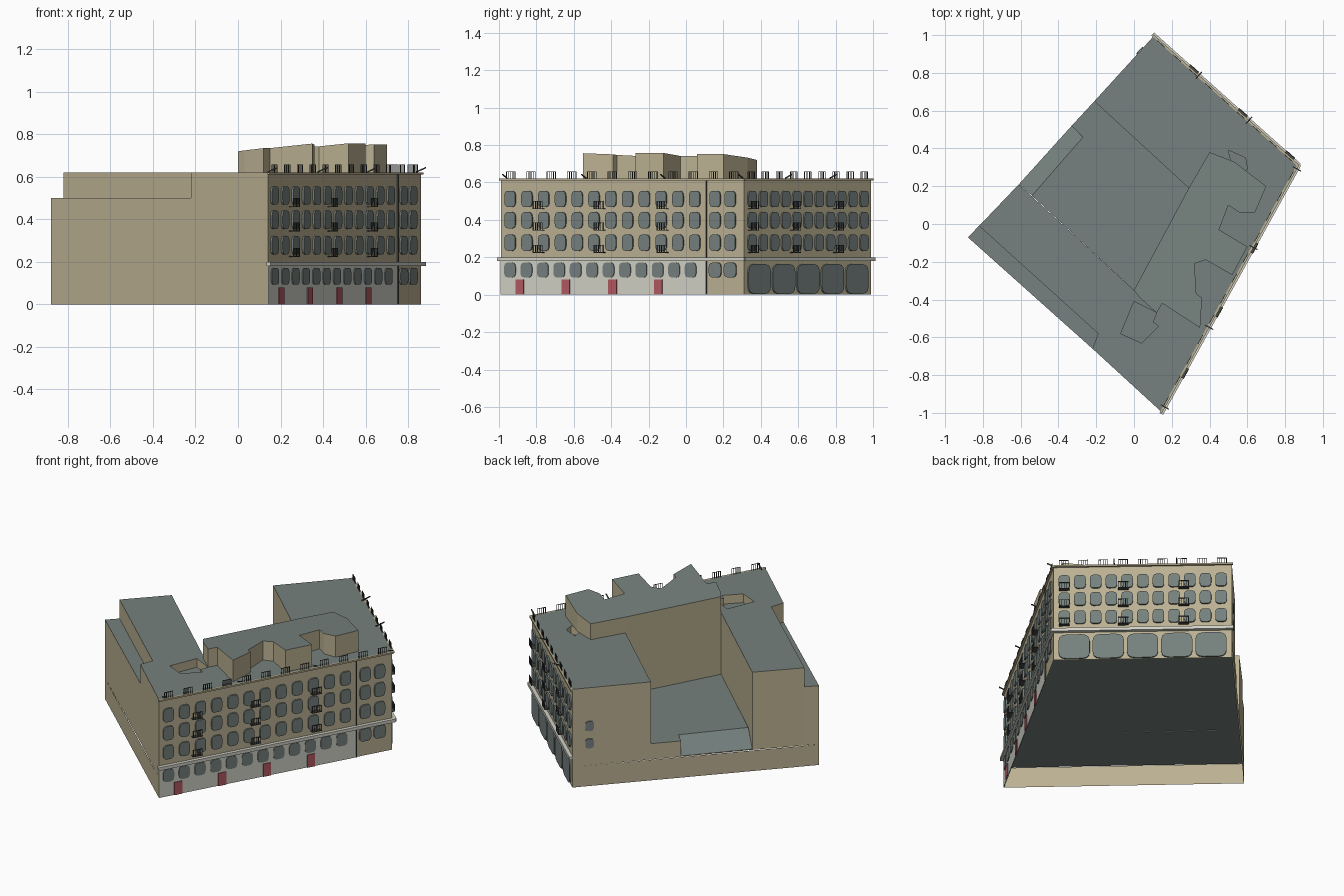
import bpy, bmesh, math
from mathutils import Vector

cube = bpy.data.objects.get("Cube")
if cube:
    bpy.data.objects.remove(cube, do_unlink=True)


def material(name, r, g, b):
    m = bpy.data.materials.new(name)
    m.use_nodes = True
    m.diffuse_color = (r, g, b, 1)
    m.node_tree.nodes["Principled BSDF"].inputs["Base Color"].default_value = (r, g, b, 1)
    return m


TAN = material("tan stone", 0.50, 0.44, 0.29)
SLATE = material("slate grey", 0.18, 0.22, 0.21)
PALE = material("pale stone", 0.64, 0.64, 0.57)
RED = material("door red", 0.44, 0.10, 0.12)
IRON = material("dark iron", 0.06, 0.065, 0.06)


def finish(name, bm, mats):
    mesh = bpy.data.meshes.new(name)
    bm.to_mesh(mesh)
    bm.free()
    for m in mats:
        mesh.materials.append(m)
    ob = bpy.data.objects.new(name, mesh)
    bpy.context.collection.objects.link(ob)
    return ob


def prism(name, pts, z0, top, bottom=True):
    """Block over a plan outline; top is a height or a function of x and y."""
    bm = bmesh.new()
    height = top if callable(top) else lambda x, y: top
    lo = [bm.verts.new((x, y, z0)) for x, y in pts]
    hi = [bm.verts.new((x, y, height(x, y))) for x, y in pts]
    n = len(pts)
    for i in range(n):
        j = (i + 1) % n
        bm.faces.new((lo[i], lo[j], hi[j], hi[i]))
    caps = [bm.faces.new(hi)]
    if bottom:
        caps.append(bm.faces.new(lo[::-1]))
    for f in caps:
        f.material_index = 1
    bmesh.ops.recalc_face_normals(bm, faces=bm.faces)
    return finish(name, bm, (TAN, SLATE))


# Plan corners
A, B, C, D = (0.14, -0.99), (0.86, 0.31), (0.10, 0.99), (-0.88, -0.07)
c1, c2, c3, c4 = (-0.21, 0.65), (0.29, 0.19), (0.0, -0.35), (-0.61, 0.21)
s1, s2, s3 = (-0.82, -0.01), (-0.19, -0.58), (-0.22, -0.66)
r0, r1, r2 = (-0.33, 0.52), (-0.27, 0.46), (-0.54, 0.15)
FLOOR, ROOF, YARD = 0.13, 0.62, 0.23

# Open foot of the walls
bm = bmesh.new()
ring = [(bm.verts.new((*p, 0)), bm.verts.new((*p, FLOOR))) for p in (A, B, C, D)]
for i in range(4):
    (a, b), (c, d) = ring[i], ring[(i + 1) % 4]
    bm.faces.new((a, c, d, b))
finish("wall_foot", bm, (TAN,))

# Main volumes
main = prism("main_block", [A, B, C, c1, c2, c3, c4, s1, s2, s3], FLOOR, ROOF)
prism("low_side_strip", [D, s3, s2, s1], FLOOR, 0.5)
prism("courtyard_roof", [c1, c2, c3, r2, r1, r0], FLOOR, YARD)
prism("courtyard_ramp", [r0, r1, r2, c4], FLOOR,
      lambda x, y: YARD if (x, y) in (r1, r2) else FLOOR + 0.005)

# Sunken roof pits
pits = ([(0.0, -0.41), (0.12, -0.47), (0.10, -0.52), (0.13, -0.54), (0.04, -0.63), (-0.07, -0.58)],
        [(0.50, 0.39), (0.59, 0.35), (0.60, 0.29), (0.53, 0.26)])
for pts in pits:
    cutter = prism("pit_cutter", pts[::-1], 0.565, 0.7)
    cutter.hide_render = True
    mod = main.modifiers.new("pit", 'BOOLEAN')
    mod.operation, mod.solver, mod.object = 'DIFFERENCE', 'EXACT', cutter
    bpy.context.view_layer.objects.active = main
    bpy.ops.object.modifier_apply(modifier=mod.name)
    bpy.data.objects.remove(cutter, do_unlink=True)

# Penthouse with recessed bays, roof rising towards the street
prism("penthouse", [c3, (0.03, -0.39), (0.12, -0.47), (0.15, -0.42), (0.35, -0.55), (0.36, -0.39),
                    (0.33, -0.37), (0.32, -0.21), (0.38, -0.19), (0.52, -0.27), (0.60, -0.12),
                    (0.45, -0.03), (0.50, 0.10), (0.56, 0.06), (0.64, 0.06), (0.70, 0.20),
                    (0.53, 0.33), (0.40, 0.38), c2], ROOF,
      lambda x, y: 0.72 + 0.09 * (0.88 * x - 0.48 * (y + 0.35)))


class Wall:
    """Places things along a wall: u along it, z up, o outwards."""
    def __init__(self, p, q):
        self.p = Vector((*p, 0))
        d = Vector((*q, 0)) - self.p
        self.length = d.length
        self.d = d.normalized()
        self.n = Vector((self.d.y, -self.d.x, 0))

    def at(self, u, z, o):
        return self.p + self.d * u + self.n * o + Vector((0, 0, z))


def slab(bm, wall, outline, o0, o1, rise=0):
    back = [bm.verts.new(wall.at(u, z, o0)) for u, z in outline]
    front = [bm.verts.new(wall.at(u, z + rise, o1)) for u, z in outline]
    n = len(outline)
    bm.faces.new(front)
    bm.faces.new(back[::-1])
    for i in range(n):
        j = (i + 1) % n
        bm.faces.new((back[i], back[j], front[j], front[i]))


def rect(u, z, w, h):
    return [(u - w / 2, z), (u + w / 2, z), (u + w / 2, z + h), (u - w / 2, z + h)]


def rounded(u, z, w, h, power=0.55, n=16):
    pts = []
    for i in range(n):
        a = 2 * math.pi * (i + 0.5) / n
        c, s = math.cos(a), math.sin(a)
        pts.append((u + w / 2 * math.copysign(abs(c) ** power, c),
                    z + h / 2 * math.copysign(abs(s) ** power, s)))
    return pts


street, side, rear = Wall(A, B), Wall(B, C), Wall(C, D)
L, S = street.length, side.length
JOINT = 0.846 * L
ROWS = (0.512, 0.398, 0.278)

# Pale ground floor and doors
bm = bmesh.new()
slab(bm, street, rect(JOINT / 2, 0, JOINT, 0.18), 0, 0.004)
finish("pale_ground_floor", bm, (PALE,))
bm = bmesh.new()
for y in (-0.885, -0.64, -0.39, -0.145):
    slab(bm, street, rect((y + 0.99) / 1.3 * L, 0, 0.05, 0.08), 0, 0.009)
finish("doors", bm, (RED,))

# Windows
street_u = [L * (0.04 + 0.069 * i) for i in range(12)] + [0.883 * L, 0.945 * L]
side_u = [S * (0.06 + 0.088 * i) for i in range(11)]
for name, wall, columns in (("street_windows", street, street_u), ("side_windows", side, side_u)):
    bm = bmesh.new()
    for u in columns:
        for z in ROWS:
            slab(bm, wall, rounded(u, z, 0.067, 0.087), 0, 0.009)
    finish(name, bm, (SLATE,))
bm = bmesh.new()
for i in range(12):
    slab(bm, street, rounded(L * (0.04 + 0.0675 * i), 0.132, 0.07, 0.08), 0, 0.009)
for u in street_u[-2:]:
    slab(bm, street, rounded(u, 0.132, 0.075, 0.08), 0, 0.009)
finish("ground_floor_windows", bm, (SLATE,))
bm = bmesh.new()
for i in range(5):
    slab(bm, side, rounded(S * (0.115 + 0.192 * i), 0.084, 0.18, 0.16, 0.45), 0, 0.009)
finish("large_arches", bm, (SLATE,))
bm = bmesh.new()
for z in (0.38, 0.27):
    slab(bm, rear, rounded(0.1, z, 0.05, 0.06), 0, 0.006)
finish("rear_windows", bm, (SLATE,))

# String course, top cornice and wall joint
for name, z, h, out, mat in (("string_course", 0.18, 0.02, 0.022, PALE), ("top_cornice", 0.61, 0.01, 0.012, TAN)):
    bm = bmesh.new()
    for wall in (street, side):
        slab(bm, wall, rect(wall.length / 2, z, wall.length + out, h), 0, out)
    finish(name, bm, (mat,))
bm = bmesh.new()
slab(bm, street, rect(JOINT, 0, 0.005, ROOF), 0, 0.007)
finish("wall_joint", bm, (IRON,))

# Balconies, roof railings and flag poles
bm = bmesh.new()
for wall, spots in ((street, (0.16, 0.41, 0.67)), (side, (0.06, 0.39, 0.73))):
    for t in spots:
        for z in ROWS:
            u, base = t * wall.length, z - 0.055
            slab(bm, wall, rect(u, base, 0.06, 0.004), 0, 0.025)
            slab(bm, wall, rect(u, base + 0.04, 0.06, 0.003), 0.021, 0.025)
            for k in range(5):
                slab(bm, wall, rect(u + 0.014 * (k - 2), base, 0.003, 0.04), 0.021, 0.025)
finish("balconies", bm, (IRON,))
bm = bmesh.new()
for wall in (street, side):
    groups = round(wall.length / 0.119)
    for g in range(groups):
        u = (g + 0.5) * wall.length / groups
        slab(bm, wall, rect(u, 0.655, 0.055, 0.003), 0.0, 0.003)
        for k in range(5):
            slab(bm, wall, rect(u + 0.013 * (k - 2), ROOF, 0.003, 0.037), 0.0, 0.003)
finish("roof_railings", bm, (IRON,))
bm = bmesh.new()
for wall, spots in ((street, (0.02, 0.345, 0.67, 0.99)), (side, (0.34, 0.69))):
    for t in spots:
        slab(bm, wall, rect(t * wall.length, 0.62, 0.006, 0.006), -0.015, 0.035, 0.02)
finish("flag_poles", bm, (IRON,))
